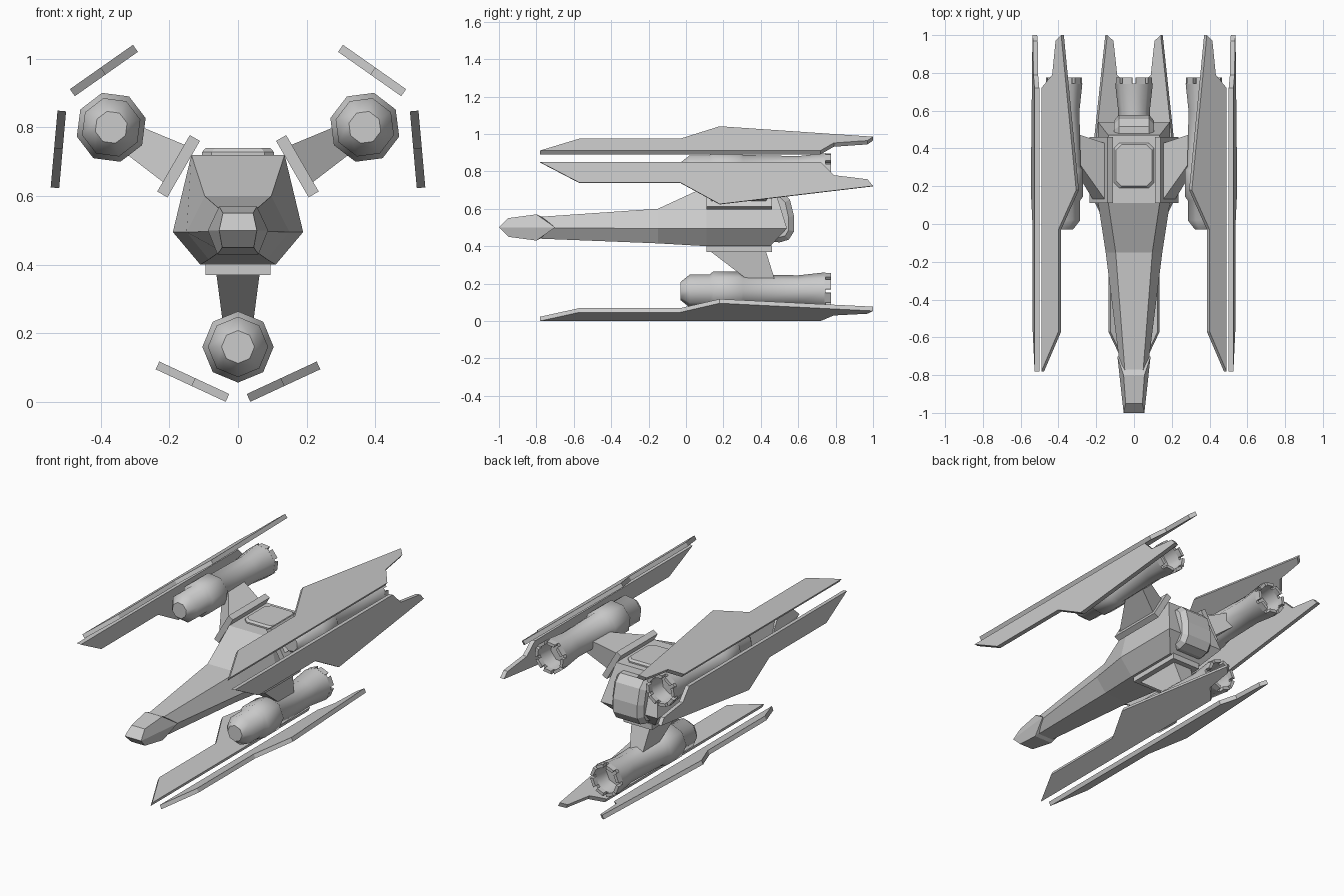
import bpy, bmesh, math
from mathutils import Matrix, Vector

if "Cube" in bpy.data.objects:
    bpy.data.objects.remove(bpy.data.objects["Cube"])

C = 0.587  # height of the three-fold symmetry axis
IDENT = Matrix.Identity(4)


def loft(name, rings, xf=IDENT, smooth=False):
    """Skin a list of equal-length rings and cap both ends."""
    bm = bmesh.new()
    vr = [[bm.verts.new(xf @ Vector(p)) for p in r] for r in rings]
    n = len(vr[0])
    for a, b in zip(vr, vr[1:]):
        for i in range(n):
            j = (i + 1) % n
            bm.faces.new((a[i], a[j], b[j], b[i]))
    for r in (vr[0], vr[-1]):
        if n == 6:  # hexagonal ends fold along their widest line
            bm.faces.new((r[0], r[1], r[2], r[5]))
            bm.faces.new((r[5], r[2], r[3], r[4]))
        else:
            bm.faces.new(r)
    bmesh.ops.recalc_face_normals(bm, faces=bm.faces)
    me = bpy.data.meshes.new(name)
    bm.to_mesh(me)
    bm.free()
    ob = bpy.data.objects.new(name, me)
    bpy.context.collection.objects.link(ob)
    if smooth:
        bpy.ops.object.select_all(action='DESELECT')
        ob.select_set(True)
        bpy.context.view_layer.objects.active = ob
        bpy.ops.object.shade_smooth_by_angle(angle=math.radians(46))
    return ob


def hexa(top, mid, bot):
    """Hexagonal section from (y, half width, z) of its top, middle and bottom."""
    (yt, wt, zt), (ym, wm, zm), (yb, wb, zb) = top, mid, bot
    return [(-wt, yt, zt), (wt, yt, zt), (wm, ym, zm),
            (wb, yb, zb), (-wb, yb, zb), (-wm, ym, zm)]


def chamfered(w, y0, y1, z, c):
    """Rectangle with cut corners, lying flat."""
    return [(-w + c, y0, z), (w - c, y0, z), (w, y0 + c, z), (w, y1 - c, z),
            (w - c, y1, z), (-w + c, y1, z), (-w, y1 - c, z), (-w, y0 + c, z)]


# Fuselage and nose
loft("fuselage", [
    hexa((-0.78, 0.048, 0.557), (-0.75, 0.075, 0.497), (-0.78, 0.05, 0.44)),
    hexa((-0.15, 0.097, 0.60), (-0.15, 0.15, 0.495), (-0.15, 0.085, 0.415)),
    hexa((0.11, 0.136, 0.72), (0.11, 0.19, 0.495), (0.11, 0.11, 0.40)),
    hexa((0.47, 0.136, 0.72), (0.54, 0.19, 0.495), (0.45, 0.11, 0.40)),
])
loft("nose", [
    hexa((-0.77, 0.045, 0.557), (-0.71, 0.07, 0.498), (-0.77, 0.05, 0.445)),
    hexa((-0.80, 0.055, 0.57), (-0.70, 0.088, 0.50), (-0.80, 0.06, 0.43)),
    hexa((-0.95, 0.044, 0.55), (-1.0, 0.055, 0.50), (-0.95, 0.046, 0.45)),
])

# Top hatch
loft("top_hatch", [chamfered(0.105, 0.19, 0.43, 0.70, 0.028),
                   chamfered(0.105, 0.19, 0.43, 0.728, 0.028),
                   chamfered(0.095, 0.20, 0.42, 0.74, 0.028)])

# Rear block, bent to follow the stern
side = [(0.42, 0.69), (0.515, 0.69), (0.555, 0.65), (0.578, 0.56),
        (0.578, 0.48), (0.55, 0.435), (0.50, 0.42), (0.42, 0.43)]
inset = [(0.42, 0.665), (0.50, 0.665), (0.53, 0.635), (0.548, 0.555),
         (0.548, 0.485), (0.53, 0.455), (0.49, 0.445), (0.42, 0.45)]
loft("rear_block", [[(x, y, z) for y, z in p] for x, p in
                    ((-0.105, inset), (-0.08, side), (0.08, side), (0.105, inset))])

# Engine outline (y, radius) and fin outline (y, distance from inner edge)
ENGINE = [(-0.03, 0.048), (0.02, 0.088), (0.125, 0.088), (0.145, 0.104),
          (0.285, 0.104), (0.305, 0.09), (0.60, 0.084), (0.745, 0.1),
          (0.745, 0.08), (0.66, 0.07)]
FIN = [(-0.78, 0), (-0.57, 0.11), (-0.03, 0.11), (0.18, 0.225),
       (1.0, 0.128), (0.97, 0.092), (0.79, 0.07), (0.72, 0)]
FIN_DIR, FIN_NORMAL = (0.907, 0.421), (-0.421, 0.907)


def octagon(y, r):
    return [(r * math.cos(k * math.pi / 4), y, 0.16 + r * math.sin(k * math.pi / 4))
            for k in range(8)]


def fin_side(sign, t):
    return [(sign * (0.036 + FIN_DIR[0] * s + FIN_NORMAL[0] * t), y,
             FIN_DIR[1] * s + FIN_NORMAL[1] * t) for y, s in FIN]


# Three engine units around the symmetry axis
for label, turn in (("lower", 0), ("upper_left", 120), ("upper_right", 240)):
    xf = (Matrix.Translation((0, 0, C)) @ Matrix.Rotation(math.radians(turn), 4, 'Y')
          @ Matrix.Translation((0, 0, -C)))

    # Pylon base and swept pylon
    loft(label + "_pylon_base", [[(-0.095, y, 0.37), (0.095, y, 0.37),
                                  (0.095, y, 0.404), (-0.095, y, 0.404)]
                                 for y in (0.11, 0.46)], xf)
    loft(label + "_pylon", [[(-w, y0, z), (w, y0, z), (w, y1, z), (-w, y1, z)]
                            for w, y0, y1, z in ((0.064, 0.12, 0.425, 0.38),
                                                 (0.043, 0.33, 0.475, 0.22))], xf)

    # Engine barrel with hollow nozzle
    loft(label + "_engine", [octagon(y, r) for y, r in ENGINE], xf, True)

    # Nozzle teeth, one per side of the octagon
    outer, inner = octagon(0, 0.1), octagon(0, 0.08)
    for k in range(8):
        rings = []
        for t in (0.14, 0.86):
            o = Vector(outer[k]).lerp(Vector(outer[(k + 1) % 8]), t)
            i = Vector(inner[k]).lerp(Vector(inner[(k + 1) % 8]), t)
            rings.append([(p.x, y, p.z) for p, y in
                          ((o, 0.74), (o, 0.775), (i, 0.775), (i, 0.74))])
        loft(f"{label}_nozzle_tooth_{k + 1}", rings, xf)

    # Pair of long fins
    for fin, sign in (("a", 1), ("b", -1)):
        loft(f"{label}_fin_{fin}", [fin_side(sign, 0), fin_side(sign, 0.025)], xf)
